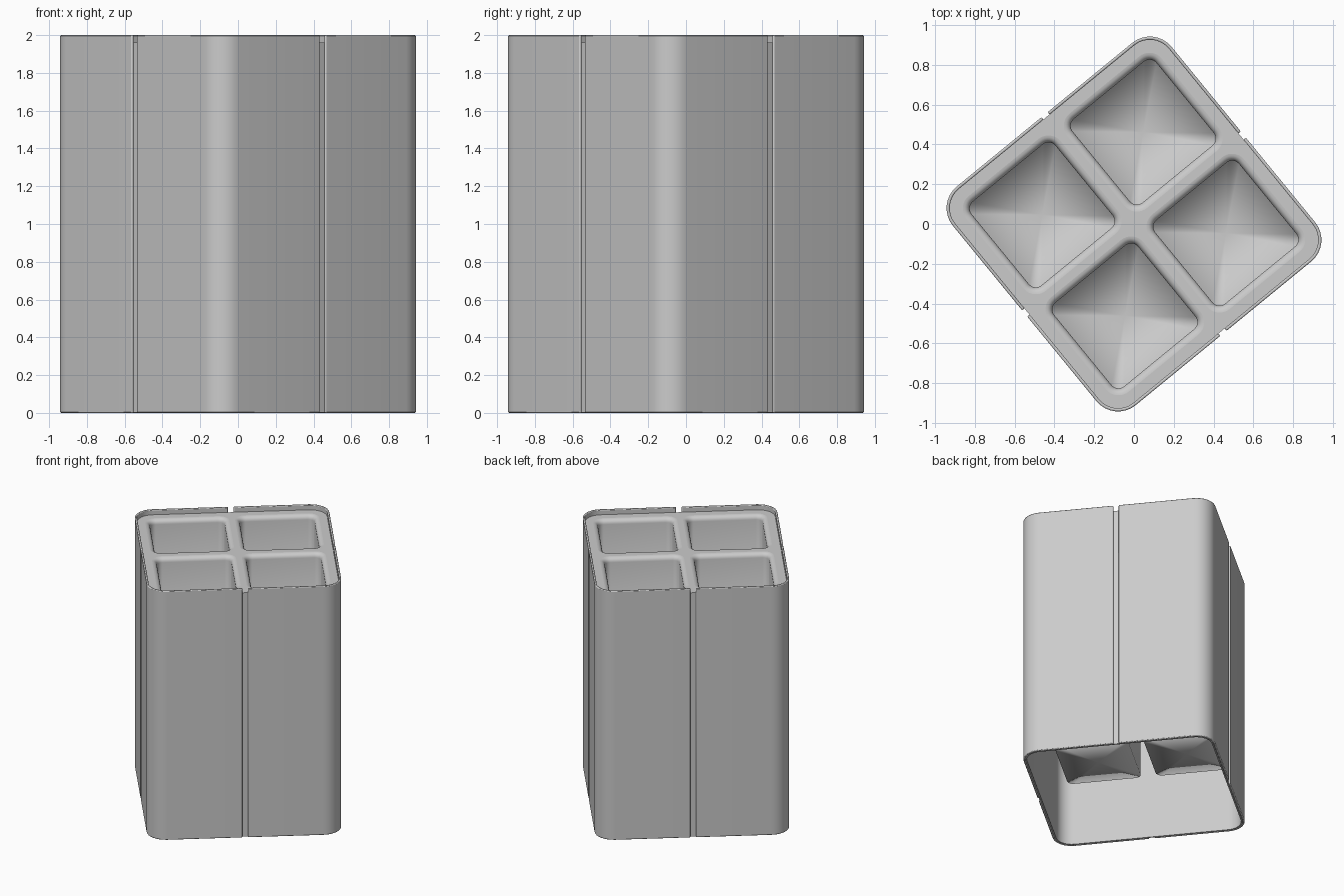
import bpy, bmesh
from math import sin, cos, pi, radians

if "Cube" in bpy.data.objects:
    bpy.data.objects.remove(bpy.data.objects["Cube"])

HALF, RADIUS, SKIN, GAP = 0.71, 0.14, 0.016, 0.02
DECK_Z, FLOOR_Z, CELL = 1.96, 0.46, 0.328
LIP, FILLET, CELL_RADIUS = 0.307, 0.035, 0.08
TURN = radians(39.3)

grey = bpy.data.materials.new("plain_grey")
grey.use_nodes = True
grey.diffuse_color = (0.6, 0.6, 0.6, 1)
grey.node_tree.nodes["Principled BSDF"].inputs["Base Color"].default_value = (0.6, 0.6, 0.6, 1)


def arc(half, r, quarter, steps=8):
    """Points of one rounded corner of a square, counter-clockwise."""
    mid = pi / 4 + quarter * pi / 2
    cx, cy = [(half - r) * 2 ** 0.5 * f(mid) for f in (cos, sin)]
    angles = [quarter * pi / 2 + i * pi / 2 / steps for i in range(steps + 1)]
    return [(cx + r * cos(a), cy + r * sin(a)) for a in angles]


def ring(bm, half, r, z, x=0, y=0):
    return [bm.verts.new((px + x, py + y, z))
            for q in range(4) for px, py in arc(half, r, q)]


def loft(bm, rings):
    for a, b in zip(rings, rings[1:]):
        for i in range(len(a)):
            j = (i + 1) % len(a)
            bm.faces.new((a[i], a[j], b[j], b[i]))


def make(name, bm):
    mesh = bpy.data.meshes.new(name)
    bm.to_mesh(mesh)
    bm.free()
    mesh.materials.append(grey)
    obj = bpy.data.objects.new(name, mesh)
    bpy.context.collection.objects.link(obj)
    obj.rotation_euler.z = TURN
    bpy.ops.object.select_all(action='DESELECT')
    obj.select_set(True)
    bpy.context.view_layer.objects.active = obj
    return obj


centres = [(sx * CELL, sy * CELL) for sx in (-1, 1) for sy in (-1, 1)]

# Inner liner: thin open-bottomed tube closed by a deck with four openings
bm = bmesh.new()
out, inn = HALF - SKIN + 0.001, HALF - SKIN - 0.01
walls = [ring(bm, inn, RADIUS - 0.026, DECK_Z - 0.005), ring(bm, inn, RADIUS - 0.026, 0.002),
         ring(bm, out, RADIUS - 0.015, 0.002), ring(bm, out, RADIUS - 0.015, DECK_Z)]
loft(bm, walls)
borders = [walls[-1]] + [ring(bm, LIP, CELL_RADIUS, DECK_Z, x, y) for x, y in centres]
edges = []
for loop in borders:
    for a, b in zip(loop, loop[1:] + loop[:1]):
        edges.append(bm.edges.get((a, b)) or bm.edges.new((a, b)))
bmesh.ops.triangle_fill(bm, use_beauty=True, edges=edges, normal=(0, 0, 1))
make("inner_liner", bm)
bpy.ops.object.shade_smooth_by_angle(angle=radians(35))

# Four deep square wells with rounded lips and softly shaded floors
for n, (x, y) in enumerate(centres):
    bm = bmesh.new()
    rings = []
    for i in range(6):
        a = i / 5 * pi / 2
        inset = FILLET * sin(a)
        rings.append(ring(bm, LIP - inset, CELL_RADIUS - inset, DECK_Z - FILLET * (1 - cos(a)), x, y))
    rings.append(ring(bm, LIP - FILLET, CELL_RADIUS - FILLET, FLOOR_Z, x, y))
    loft(bm, rings)
    centre = bm.verts.new((x, y, FLOOR_Z))
    last = rings[-1]
    for a, b in zip(last, last[1:] + last[:1]):
        bm.faces.new((a, b, centre))
    make(f"well_{n + 1}", bm)
    bpy.ops.object.shade_smooth()

# Four outer corner panels, parted by a narrow groove on each side
for q in range(4):
    bm = bmesh.new()
    ux, uy = round(cos(q * pi / 2)), round(sin(q * pi / 2))

    def side(half, r):
        start = (ux * half - uy * GAP, uy * half + ux * GAP)
        end = (ux * GAP - uy * half, uy * GAP + ux * half)
        return [start] + arc(half, r, q) + [end]

    outline = side(HALF, RADIUS) + side(HALF - SKIN, RADIUS - SKIN)[::-1]
    face = bm.faces.new([bm.verts.new((px, py, 0)) for px, py in outline])
    top = bmesh.ops.extrude_face_region(bm, geom=[face])["geom"]
    bmesh.ops.translate(bm, vec=(0, 0, 2),
                        verts=[v for v in top if isinstance(v, bmesh.types.BMVert)])
    bmesh.ops.recalc_face_normals(bm, faces=bm.faces)
    obj = make(f"corner_panel_{q + 1}", bm)
    bpy.ops.object.shade_smooth_by_angle(angle=radians(35))
    bevel = obj.modifiers.new("soft_edges", 'BEVEL')
    bevel.width, bevel.segments = 0.006, 2
    bevel.limit_method, bevel.angle_limit = 'ANGLE', radians(50)
